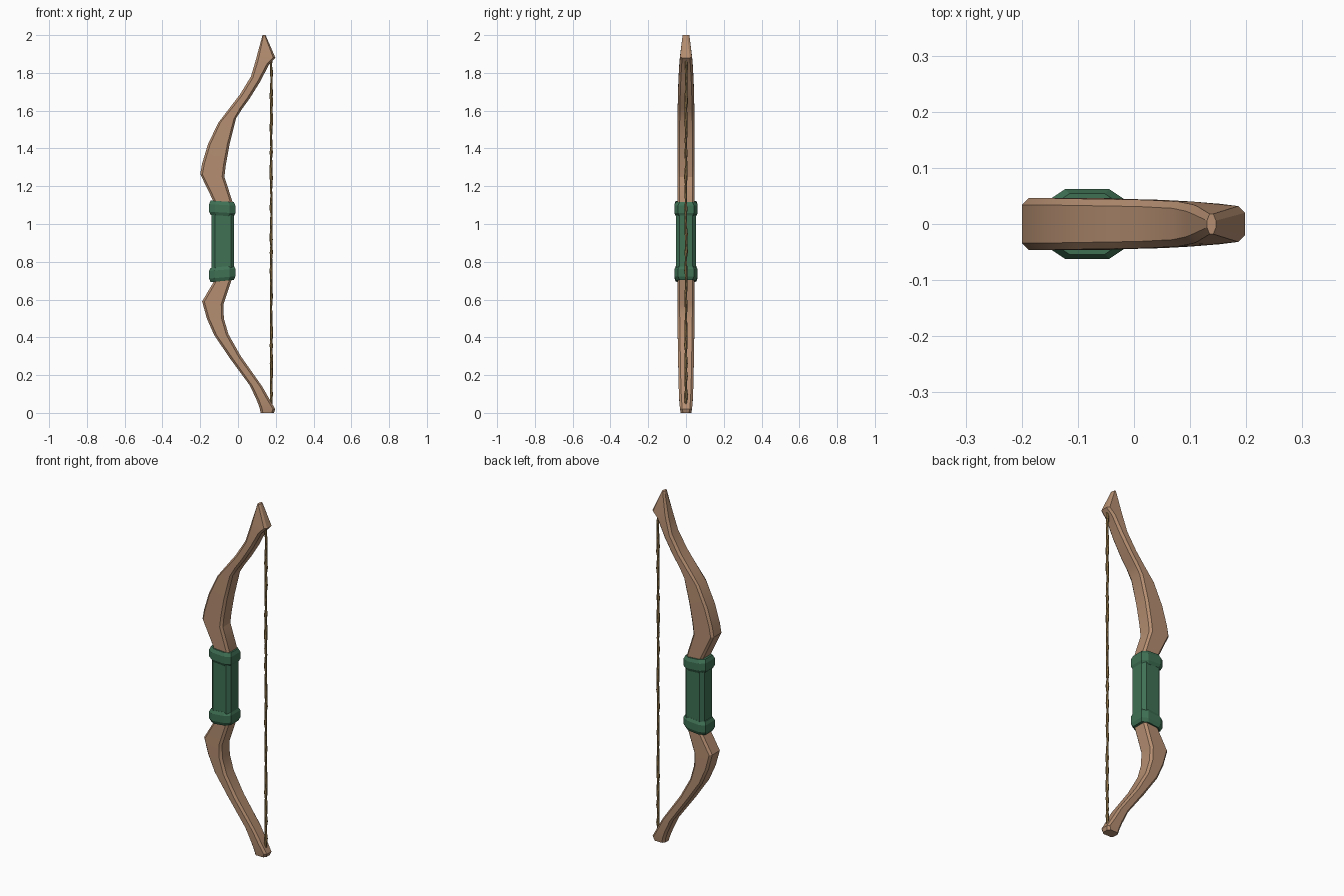
import bpy, bmesh, math, random
from mathutils import Vector

if "Cube" in bpy.data.objects:
    bpy.data.objects.remove(bpy.data.objects["Cube"])

random.seed(4)


def material(name, rgb):
    m = bpy.data.materials.new(name)
    m.diffuse_color = (*rgb, 1)
    m.use_nodes = True
    m.node_tree.nodes["Principled BSDF"].inputs["Base Color"].default_value = m.diffuse_color
    return m


WOOD = material("warm wood", (0.46, 0.27, 0.165))
GREEN = material("green leather", (0.05, 0.165, 0.09))
CORD = material("golden cord", (0.27, 0.17, 0.06))


def loft(name, rings, mat, smooth=None):
    """Skin a list of equal-length rings and cap both ends."""
    bm = bmesh.new()
    vs = [[bm.verts.new(p) for p in r] for r in rings]
    n = len(vs[0])
    for a, b in zip(vs, vs[1:]):
        for i in range(n):
            j = (i + 1) % n
            bm.faces.new((a[i], a[j], b[j], b[i]))
    bm.faces.new(vs[0])
    bm.faces.new(vs[-1])
    bmesh.ops.recalc_face_normals(bm, faces=bm.faces)
    me = bpy.data.meshes.new(name)
    bm.to_mesh(me)
    bm.free()
    me.materials.append(mat)
    ob = bpy.data.objects.new(name, me)
    bpy.context.collection.objects.link(ob)
    if smooth:
        bpy.ops.object.select_all(action='DESELECT')
        ob.select_set(True)
        bpy.context.view_layer.objects.active = ob
        bpy.ops.object.shade_smooth_by_angle(angle=math.radians(smooth))
    return ob


def section(xl, zl, xr, zr, w, cu, cv):
    """Chamfered rectangle from the left to the right edge point, half width w in y."""
    a, b = Vector((xl, 0, zl)), Vector((xr, 0, zr))
    u = (b - a)
    c = min(cu, u.length * 0.3)
    u.normalize()
    y = Vector((0, 1, 0))
    return [a - y * (w - cv), a + u * c - y * w, b - u * c - y * w, b - y * (w - cv),
            b + y * (w - cv), b - u * c + y * w, a + u * c + y * w, a + y * (w - cv)]


# Wooden stave: left edge x, z, right edge x, z, half width in y
STAVE = [
    (0.12, 0.0, 0.19, 0.0, 0.028), (0.115, 0.025, 0.197, 0.02, 0.032),
    (0.10, 0.065, 0.165, 0.075, 0.036), (0.063, 0.145, 0.128, 0.14, 0.039),
    (-0.04, 0.285, 0.015, 0.30, 0.042), (-0.125, 0.41, -0.05, 0.415, 0.044),
    (-0.165, 0.50, -0.075, 0.50, 0.045), (-0.19, 0.59, -0.077, 0.575, 0.046),
    (-0.125, 0.70, -0.035, 0.70, 0.046), (-0.125, 0.91, -0.035, 0.91, 0.046),
    (-0.13, 1.12, -0.03, 1.12, 0.046), (-0.20, 1.265, -0.072, 1.25, 0.046),
    (-0.19, 1.32, -0.065, 1.31, 0.046), (-0.16, 1.42, -0.045, 1.42, 0.046),
    (-0.105, 1.535, -0.01, 1.56, 0.045), (-0.04, 1.62, 0.022, 1.61, 0.044),
    (0.01, 1.685, 0.062, 1.665, 0.043), (0.068, 1.78, 0.115, 1.75, 0.040),
    (0.092, 1.86, 0.165, 1.845, 0.035), (0.10, 1.89, 0.198, 1.88, 0.032),
    (0.13, 2.0, 0.146, 2.0, 0.018)]
loft("bow_stave", [section(*r, 0.012, 0.012) for r in STAVE], WOOD, 22)

# Leather grip sleeve
loft("grip_sleeve", [section(-0.14, z, -0.02, z, 0.053, 0.018, 0.018)
                     for z in (0.72, 0.91, 1.10)], GREEN)


def band(name, cz, tilt, flip):
    """Tilted wrap around one end of the grip, bulging at its middle."""
    rings = []
    for dz, grow in ((-0.039, -0.008), (-0.022, 0), (0.018, 0), (0.037, -0.008)):
        z = cz + dz * flip
        rings.append(section(-0.153 - grow, z + tilt, -0.014 + grow, z - tilt,
                             0.062 + grow, 0.03, 0.02))
    return loft(name, rings, GREEN)


band("upper_grip_band", 1.083, 0.004, 1)
band("lower_grip_band", 0.735, -0.006, -1)

# Twisted bowstring with uneven thickness
rings = []
STEPS = 56
for k in range(STEPS + 1):
    t = k / STEPS
    cx = 0.176 + random.uniform(-0.0015, 0.0015)
    cy = random.uniform(-0.0015, 0.0015)
    r = random.uniform(0.006, 0.0095)
    rings.append([(cx + r * math.cos(a), cy + r * math.sin(a), 0.03 + 1.84 * t)
                  for a in (math.tau * i / 6 + k * 0.35 for i in range(6))])
loft("bowstring", rings, CORD)
